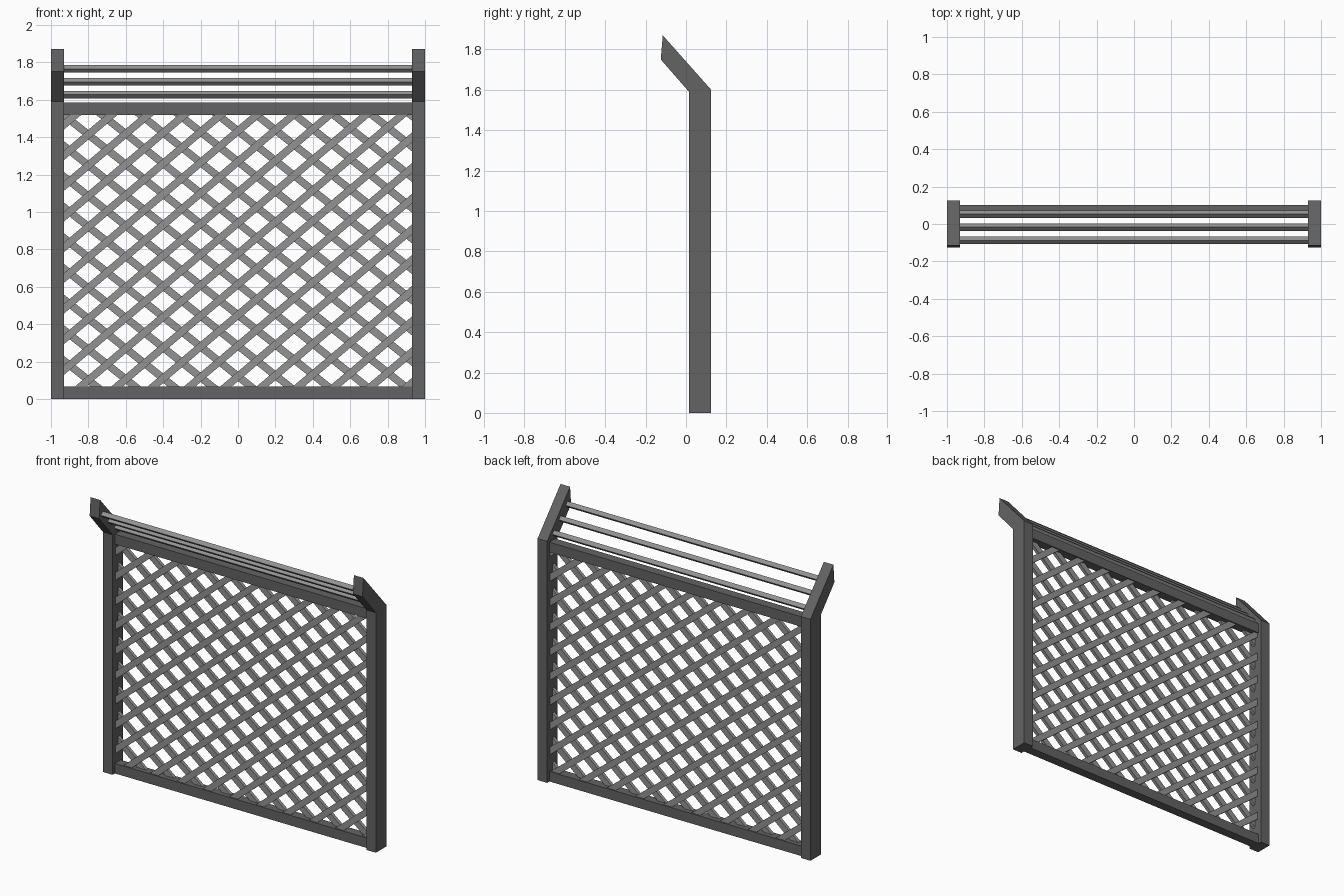
import bpy, bmesh, math
from mathutils import Vector, Matrix

if "Cube" in bpy.data.objects:
    bpy.data.objects.remove(bpy.data.objects["Cube"])


def material(name, v):
    m = bpy.data.materials.new(name)
    m.diffuse_color = (v, v, v, 1)
    m.use_nodes = True
    m.node_tree.nodes["Principled BSDF"].inputs["Base Color"].default_value = m.diffuse_color
    return m


DARK = material("dark_grey_frame", 0.125)
LIGHT = material("mid_grey_lattice", 0.29)


def finish(name, bm, mat):
    bmesh.ops.recalc_face_normals(bm, faces=bm.faces[:])
    me = bpy.data.meshes.new(name)
    bm.to_mesh(me)
    bm.free()
    me.materials.append(mat)
    ob = bpy.data.objects.new(name, me)
    bpy.context.collection.objects.link(ob)
    return ob


def box(bm, centre, size, rot=Matrix()):
    mat = Matrix.Translation(centre) @ rot @ Matrix.Diagonal((*size, 1))
    bmesh.ops.create_cube(bm, size=1, matrix=mat)


# Cranked side posts, extruded from their side profile
PROFILE = [(0.015, 0), (0.125, 0), (0.125, 1.60), (-0.115, 1.87),
           (-0.125, 1.75), (0.015, 1.59)]
for name, x0 in (("left_post", -1.0), ("right_post", 0.93)):
    bm = bmesh.new()
    face = bm.faces.new([bm.verts.new((x0, y, z)) for y, z in PROFILE])
    ext = bmesh.ops.extrude_face_region(bm, geom=[face])
    bmesh.ops.translate(bm, vec=(0.07, 0, 0), verts=[
        v for v in ext["geom"] if isinstance(v, bmesh.types.BMVert)])
    # restore the start cap if the extrusion consumed it
    bmesh.ops.holes_fill(bm, edges=[e for e in bm.edges if e.is_boundary], sides=0)
    finish(name, bm, DARK)

# Bottom and top rails
for name, z in (("bottom_rail", 0.033), ("top_rail", 1.552)):
    bm = bmesh.new()
    box(bm, (0, 0.07, z), (1.86, 0.062, 0.066))
    finish(name, bm, DARK)

# Diamond-section bars across the cranked tops
for i in range(3):
    bm = bmesh.new()
    box(bm, (0, 0.053 - 0.07 * i, 1.627 + 0.069 * i), (1.87, 0.028, 0.028),
        Matrix.Rotation(math.radians(45), 4, 'X'))
    finish(f"upper_bar_{i + 1}", bm, LIGHT)

# Lattice: two layers of crossing slats, trimmed to the frame opening
CLIPS = [((0.932, 0, 0), (1, 0, 0)), ((-0.932, 0, 0), (-1, 0, 0)),
         ((0, 0, 1.53), (0, 0, 1)), ((0, 0, 0.055), (0, 0, -1))]
STEP, WIDTH, DEPTH = 0.164, 0.04, 0.022


def lattice(name, slope, y):
    bm = bmesh.new()
    rot = Matrix.Rotation(-math.atan(slope), 4, 'Y')
    for i in range(-14, 16):
        z = 0.121 + i * STEP
        box(bm, (0, y, z), (5, DEPTH, WIDTH), rot)
    for co, no in CLIPS:
        cut = bmesh.ops.bisect_plane(
            bm, geom=bm.verts[:] + bm.edges[:] + bm.faces[:],
            plane_co=co, plane_no=no, clear_outer=True)
        edges = [e for e in cut["geom_cut"] if isinstance(e, bmesh.types.BMEdge)]
        bmesh.ops.holes_fill(bm, edges=edges, sides=0)
    finish(name, bm, LIGHT)


lattice("front_lattice_slats", 0.845, 0.058)
lattice("back_lattice_slats", -0.795, 0.082)
